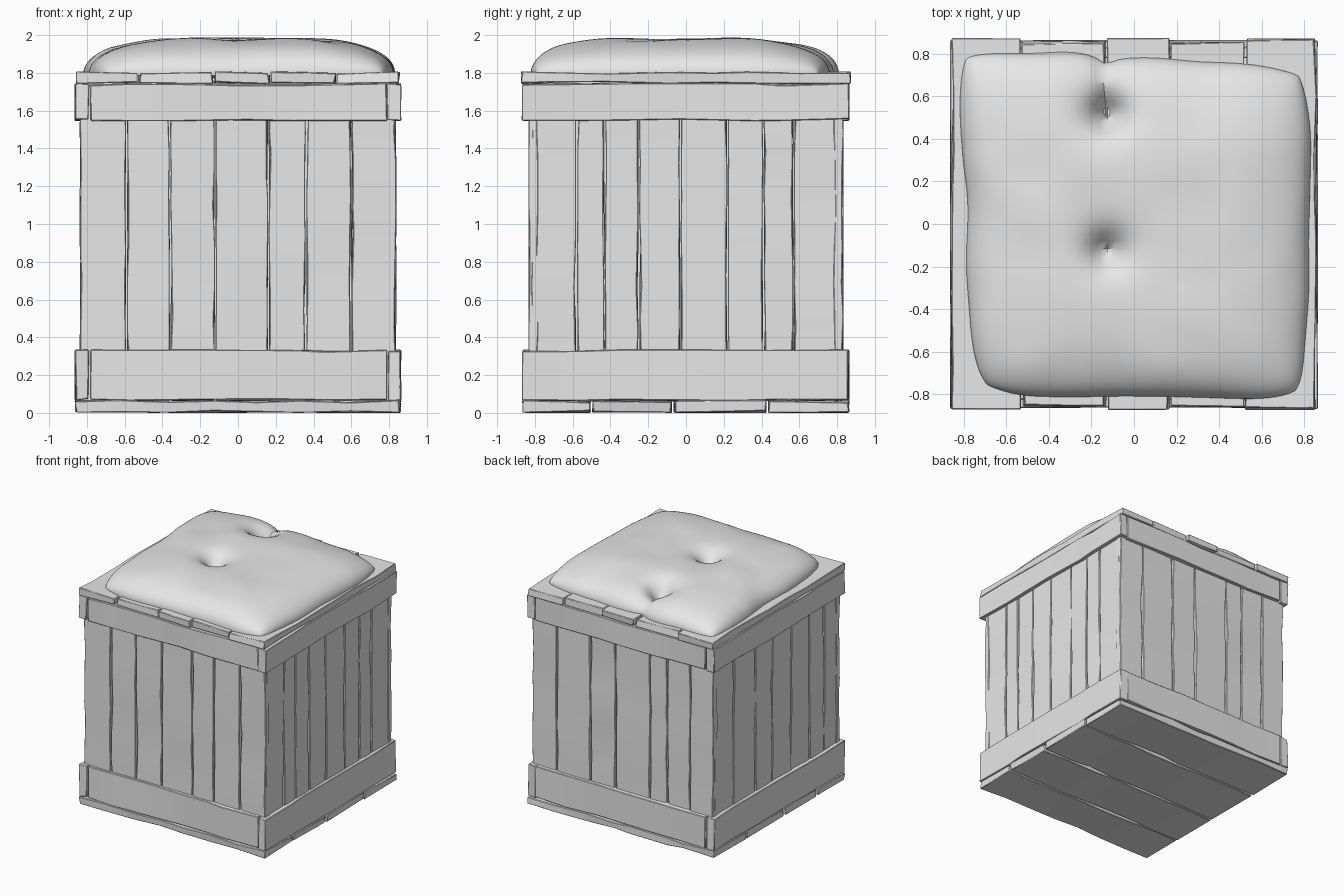
import bpy, bmesh, math, random
from mathutils import Vector, noise

random.seed(7)
cube = bpy.data.objects.get("Cube")
if cube:
    bpy.data.objects.remove(cube, do_unlink=True)

grey = bpy.data.materials.new("pale grey")
grey.use_nodes = True
grey.diffuse_color = (0.8, 0.8, 0.8, 1)
grey.node_tree.nodes["Principled BSDF"].inputs["Base Color"].default_value = (0.8, 0.8, 0.8, 1)


def finish(bm, name, angle):
    mesh = bpy.data.meshes.new(name)
    bmesh.ops.recalc_face_normals(bm, faces=bm.faces)
    bm.to_mesh(mesh)
    bm.free()
    mesh.materials.append(grey)
    obj = bpy.data.objects.new(name, mesh)
    bpy.context.collection.objects.link(obj)
    bpy.ops.object.select_all(action="DESELECT")
    obj.select_set(True)
    bpy.context.view_layer.objects.active = obj
    bpy.ops.object.shade_smooth_by_angle(angle=math.radians(angle))
    return obj


def board(name, lo, hi, cuts=6, rough=0.012):
    """Rough-hewn plank between two corners, cut along its length and worn inwards."""
    lo, hi = Vector(lo), Vector(hi)
    size, mid = hi - lo, (lo + hi) / 2
    axis = max(range(3), key=lambda i: size[i])
    bm = bmesh.new()
    bmesh.ops.create_cube(bm, size=1)
    for v in bm.verts:
        v.co = Vector([mid[i] + v.co[i] * size[i] for i in range(3)])
    normal = Vector([float(i == axis) for i in range(3)])
    for k in range(1, cuts):
        point = lo + size * ((k + random.uniform(-0.3, 0.3)) / cuts)
        bmesh.ops.bisect_plane(bm, geom=bm.verts[:] + bm.edges[:] + bm.faces[:],
                               plane_co=point, plane_no=normal)
    for v in bm.verts:
        for i in range(3):
            if abs(v.co[i] - mid[i]) > size[i] * 0.49:
                wear = random.random() ** 2 * min(rough, size[i] * 0.2)
                v.co[i] -= math.copysign(wear, v.co[i] - mid[i])
    obj = finish(bm, name, 30)
    bevel = obj.modifiers.new("worn edges", "BEVEL")
    bevel.width = 0.004
    bevel.segments = 1
    return obj


def spans(edges):
    return list(zip(edges[:-1], edges[1:]))


# Upright planks on all four walls
walls = {
    "front": (-0.84, -0.59, -0.36, -0.12, 0.16, 0.36, 0.60, 0.84),
    "back": (-0.84, -0.62, -0.41, -0.25, 0.07, 0.30, 0.61, 0.84),
    "left": (-0.82, -0.58, -0.43, -0.25, -0.03, 0.22, 0.41, 0.57, 0.82),
    "right": (-0.82, -0.63, -0.44, -0.20, 0.05, 0.27, 0.56, 0.82),
}
for side, edges in walls.items():
    sign = -1 if side in ("front", "right") else 1
    near, far = sorted((sign * 0.78, sign * 0.835))
    for n, (a, b) in enumerate(spans(edges)):
        a, b = a + 0.001, b - 0.001
        if side in ("front", "back"):
            lo, hi = (a, near, 0.06), (b, far, 1.75)
        else:
            lo, hi = (near, a, 0.06), (far, b, 1.75)
        board(f"{side}_plank_{n + 1}", lo, hi, 8)

# Horizontal rails: side rails run through, front and back rails butt between them
for level, z0, z1 in (("lower", 0.065, 0.335), ("upper", 1.545, 1.745)):
    for side, s in (("right", -1), ("left", 1)):
        x0, x1 = sorted((s * 0.785, s * 0.865))
        board(f"{level}_{side}_rail", (x0, -0.87, z0), (x1, 0.865, z1))
    for side, s in (("front", -1), ("back", 1)):
        y0, y1 = sorted((s * 0.80, s * 0.865))
        board(f"{level}_{side}_rail", (-0.782, y0, z0), (0.79, y1, z1))

# Lid boards run front to back, floor boards run side to side
for n, (a, b) in enumerate(spans((-0.86, -0.53, -0.13, 0.17, 0.52, 0.86))):
    end = 0.875 - 0.015 * (n % 2)
    board(f"lid_board_{n + 1}", (a + 0.001, -end, 1.742), (b - 0.001, end, 1.808), 7, 0.015)
for n, (a, b) in enumerate(spans((-0.87, -0.50, -0.07, 0.43, 0.87))):
    board(f"floor_board_{n + 1}", (-0.865, a + 0.003, 0.0), (0.865, b - 0.003, 0.068), 7, 0.015)

# Tufted cushion: a padded dome over a skewed square, with two button dimples and a seam
corners = [Vector(c) for c in ((-0.74, -0.80), (0.81, -0.83), (-0.83, 0.82), (0.83, 0.74))]
dimples = (Vector((-0.13, -0.12)), Vector((-0.13, 0.52)))
bm = bmesh.new()
bmesh.ops.create_grid(bm, x_segments=72, y_segments=72, size=1)
rim = [e for e in bm.edges if e.is_boundary]
for v in bm.verts:
    u, w = (math.sin(c * math.pi / 2) for c in v.co.xy)
    a, b = (u + 1) / 2, (w + 1) / 2
    flat = corners[0].lerp(corners[1], a).lerp(corners[2].lerp(corners[3], a), b)
    flat *= 1 - 0.06 * abs(u * w) ** 6
    wave = Vector((flat.x * 3, flat.y * 3, 0.5))
    flat += Vector((noise.noise(wave), noise.noise(wave + Vector((9, 4, 2))))) * 0.025
    pad = math.sqrt(max(0, (1 - u ** 4) * (1 - w ** 4)))
    height = 0.185 * pad + 0.012 * pad * noise.noise(wave * 1.3)
    for d in dimples:
        height -= 0.16 * pad * math.exp(-((flat - d).length / 0.085) ** 1.3)
    if flat.y > 0.4:
        fade = min(1, (flat.y - 0.4) / 0.15)
        height -= 0.08 * pad * fade * math.exp(-abs(flat.x + 0.13) / 0.04)
        if w > 0.8:
            flat.y -= 0.05 * (w - 0.8) / 0.2 * math.exp(-abs(flat.x + 0.13) / 0.05)
    v.co = (flat.x, flat.y, min(1.80 + height, 1.995))
bottom = bmesh.ops.extrude_edge_only(bm, edges=rim)["geom"]
for v in bottom:
    if isinstance(v, bmesh.types.BMVert):
        v.co.z = 1.785
bmesh.ops.holes_fill(bm, edges=[e for e in bm.edges if e.is_boundary], sides=0)
finish(bm, "cushion", 50)
